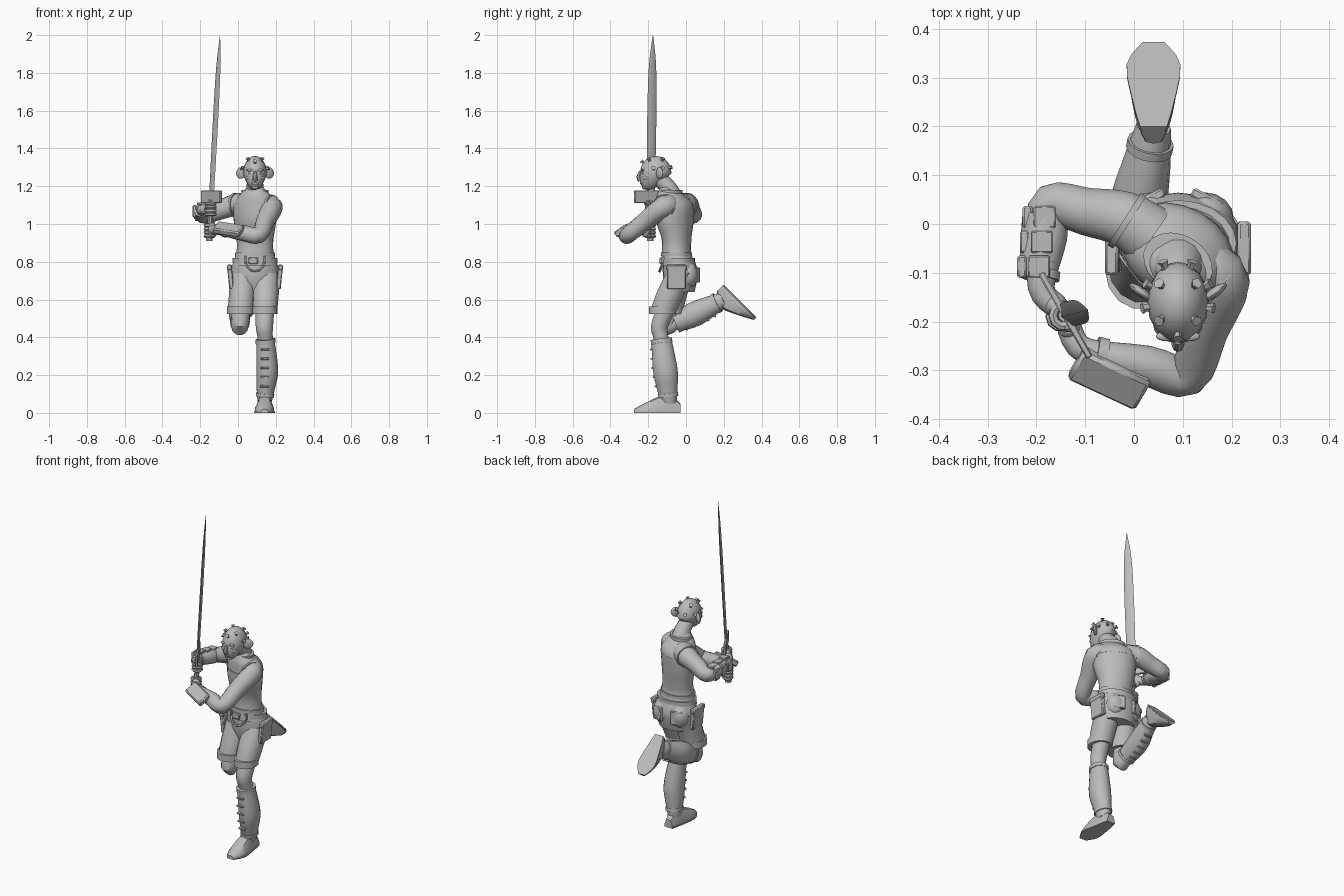
import bpy, bmesh, math
from mathutils import Vector, Matrix

if "Cube" in bpy.data.objects:
    bpy.data.objects.remove(bpy.data.objects["Cube"])

grey = bpy.data.materials.new("plain grey")
grey.use_nodes = True
grey.diffuse_color = (.5, .5, .5, 1)
grey.node_tree.nodes["Principled BSDF"].inputs["Base Color"].default_value = grey.diffuse_color
made = []
RIGHT, BACK, UP = Matrix.Identity(3)


def at(x, y, z):
    return Vector((x, y, z))


def finish(name, bm):
    bmesh.ops.recalc_face_normals(bm, faces=bm.faces)
    mesh = bpy.data.meshes.new(name)
    bm.to_mesh(mesh)
    bm.free()
    mesh.materials.append(grey)
    part = bpy.data.objects.new(name, mesh)
    bpy.context.collection.objects.link(part)
    made.append(part)
    return part


def smooth_path(values, steps):
    """Catmull-Rom through vectors or numbers."""
    padded = [values[0], *values, values[-1]]
    result = []
    for before, start, end, after in zip(padded, padded[1:], padded[2:], padded[3:]):
        leave, arrive = (end - before) / 2, (after - start) / 2
        for step in range(steps):
            t = step / steps
            ease = t * t * (3 - 2 * t)
            result.append(start * (1 - ease) + end * ease
                          + leave * t * (1 - t) ** 2 - arrive * t * t * (1 - t))
    return result + [values[-1]]


def chest_twist(height):
    return math.radians(-30) * min(1, max(0, (height - .8) / .2))


def tube(name, points, radii, depth=1, ref=RIGHT, level=False, twist=False, sides=14, steps=4):
    """Loft of ellipses along a path; level keeps every ring horizontal."""
    path, sizes = smooth_path(points, steps), smooth_path(radii, steps)
    bm = bmesh.new()
    rings = []
    for i, (centre, size) in enumerate(zip(path, sizes)):
        ahead = path[min(i + 1, len(path) - 1)] - path[max(i - 1, 0)]
        axis = UP if level else ahead.normalized()
        side = (ref - axis * axis.dot(ref)).normalized()
        if twist:
            side = Matrix.Rotation(chest_twist(centre.z), 3, axis) @ side
        across = axis.cross(side) * depth
        angles = [math.tau * k / sides for k in range(sides)]
        rings.append([bm.verts.new(centre + (side * math.cos(a) + across * math.sin(a)) * size)
                      for a in angles])
    for low, high in zip(rings, rings[1:]):
        for k in range(sides):
            bm.faces.new((low[k - 1], low[k], high[k], high[k - 1]))
    bm.faces.new(rings[0])
    bm.faces.new(rings[-1])
    return finish(name, bm)


def band(name, start, end, radius, **options):
    return tube(name, [start, end], [radius, radius], steps=1, **options)


def placed(centre, size, xdir, zdir):
    x = xdir.normalized()
    z = (zdir - x * zdir.dot(x)).normalized()
    turn = Matrix((x, z.cross(x), z)).transposed().to_4x4()
    return Matrix.Translation(centre) @ turn @ Matrix.Diagonal((*size, 1))


def block(name, centre, size, xdir=RIGHT, zdir=UP):
    bm = bmesh.new()
    bmesh.ops.create_cube(bm, size=1, matrix=placed(centre, size, xdir, zdir))
    bmesh.ops.bevel(bm, geom=bm.edges[:], offset=min(size) / 5, segments=1, affect='EDGES')
    return finish(name, bm)


def ball(name, centre, size, xdir=RIGHT, zdir=UP, jaw=0):
    """Ellipsoid; jaw narrows its lower half and pushes it forward."""
    bm = bmesh.new()
    bmesh.ops.create_uvsphere(bm, u_segments=16, v_segments=12, radius=1)
    for vert in bm.verts:
        drop = max(0, -vert.co.z) * jaw
        vert.co.x *= 1 - drop / 2
        vert.co.y = vert.co.y * (1 - drop / 2) - drop
    bmesh.ops.transform(bm, matrix=placed(centre, size, xdir, zdir), verts=bm.verts)
    return finish(name, bm)


# Torso, twisted towards the shoulders
MID = .09
trunk = dict(depth=.77, level=True, twist=True, sides=20)
heights = [.78, .85, .92, 1.02, 1.1, 1.15, 1.2]
leans = [-.04, -.05, -.05, -.06, -.06, -.08, -.1]
spine = [at(MID, y, z) for y, z in zip(leans, heights)]
tube("torso", spine, [.12, .1, .1, .12, .12, .09, .04], **trunk)
band("shirt_hem", spine[1] - UP * .02, spine[1], .107, **trunk)
band("shirt_yoke_seam", spine[4] - UP * .03, spine[4] - UP * .02, .125, **trunk)
band("collar", spine[5] + UP * .01, spine[5] + UP * .03, .075, **trunk)
skull = at(MID, -.16, 1.27)
tube("neck", [spine[5], spine[6], skull - UP * .02], [.06, .045, .043])

# Head and face
skull_size = at(.063, .083, .09)
ball("head", skull, skull_size, jaw=.5)
tube("nose", [skull + at(0, -.08, .01), skull + at(0, -.09, -.02), skull + at(0, -.08, -.04)],
     [.007, .012, .014], sides=8)
ball("mouth", skull + at(0, -.073, -.055), (.02, .01, .007))
ball("chin", skull + at(0, -.06, -.075), (.02, .014, .012))
for side, sign in (("left", 1), ("right", -1)):
    ball(side + "_brow", skull + at(sign * .025, -.07, .015), (.02, .01, .007))
    ball(side + "_eye", skull + at(sign * .025, -.067, 0), (.012, .01, .007))
    ball(side + "_cheek", skull + at(sign * .03, -.05, -.025), (.02, .02, .014))
    ball(side + "_ear", skull + at(sign * .075, .02, 0), (.03, .01, .03), at(sign, .7, .5))


# Five-sided studs in rings around the scalp
def stud(azimuth, elevation):
    turn = Matrix.Rotation(math.radians(azimuth), 3, 'Z') @ Matrix.Rotation(-math.radians(elevation), 3, 'Y')
    out = turn @ RIGHT
    reach = 1 / math.hypot(*(a / b for a, b in zip(out, skull_size)))
    tube("head_stud", [skull + out * (reach + grow) for grow in (-.01, .005, .014)],
         [.008, .008, .012], ref=turn @ BACK, sides=5, steps=1)


for azimuth in range(45, 360, 90):
    stud(azimuth, 55)
for azimuth in range(-10, 200, 40):
    stud(azimuth, 20)
stud(-90, 40)

# Shorts, belt and pockets
hips = dict(depth=.74, level=True, sides=20)
waist = at(MID, -.04, .82)
seat = at(MID, -.03, .73)
tube("shorts_seat", [seat - UP * .09, seat - UP * .03, seat + UP * .02, waist], [.1, .12, .126, .11], **hips)
band("belt", waist - UP * .025, waist, .12, **hips)
block("belt_buckle", waist + at(-.01, -.09, -.015), (.05, .02, .035))
for offset in (-.05, .05):
    block("belt_loop", waist + at(offset, -.08, -.01), (.012, .02, .04))
arc = [math.pi * k / 6 for k in range(7)]
tube("hanging_strap", [waist + at(-.05 * math.cos(a), -.08 - .02 * math.sin(a), -.02 - .05 * math.sin(a))
                       for a in arc], [.007] * len(arc), ref=BACK, sides=6, steps=1)
for side, sign in (("left", 1), ("right", -1)):
    pocket = seat + at(sign * .13, -.02, -.01)
    block(side + "_pocket", pocket, (.025, .1, .13), at(sign, 0, -.1))
    block(side + "_pocket_flap", pocket + at(sign * .005, 0, .05), (.028, .11, .03), at(sign, 0, -.1))
    block(side + "_back_pocket", seat + at(sign * .06, .08, 0), (.07, .02, .08), at(1, -sign / 2, 0))
    ball(side + "_buttock", seat + at(sign * .055, .04, 0), (.06, .055, .07))


# Legs: shorts leg, bare knee, laced gaiter and shoe
def leg(side, hip, knee, calf, ankle, heel, toe, up, width):
    hem = hip.lerp(knee, .77)
    tube(side + "_shorts_leg", [hip, hip.lerp(knee, .4) - BACK * .01, hem - BACK * .01],
         [.07, .07, width], depth=1.1, level=True)
    band(side + "_shorts_hem", hem - BACK * .01, hem - at(0, .01, -.04), width + .004,
         depth=1.1, level=True)
    cuff = knee.lerp(calf, .3)
    tube(side + "_knee", [hip.lerp(knee, .6), knee, cuff, calf], [.05, .046, .04, .04])
    tube(side + "_gaiter", [cuff, calf, calf.lerp(ankle, .5), ankle], [.047, .058, .05, .036], depth=1.15)
    band(side + "_gaiter_cuff", cuff, knee.lerp(calf, .4), .053, depth=1.1)
    band(side + "_ankle_cuff", calf.lerp(ankle, .7), calf.lerp(ankle, .8), .048, depth=1.15)
    shin = (ankle - calf).normalized()
    front = (toe - shin * shin.dot(toe)).normalized()
    for k in range(1, 6):
        block(side + "_lace", cuff.lerp(ankle, k / 7) + front * (.05 + .01 * math.sin(k / 2)),
              (.045, .01, .02), RIGHT, front)
    toe, up = toe.normalized(), up.normalized()
    widths = [.025, .038, .05, .02]
    lengths = [0, .07, .18, .245]
    for part, heights in (("_shoe", [.05, .1, .055, .02]), ("_sole", [.016] * 4)):
        bm = bmesh.new()
        rows = zip(*(smooth_path(v, 3) for v in (lengths, widths, heights)))
        rings = []
        for along, half, tall in rows:
            corners = [(-1, 0), (1, 0), (1, .4), (.6, .9), (0, 1), (-.6, .9), (-1, .4)]
            grow = 1.1 if part == "_sole" else 1
            rings.append([bm.verts.new(heel + toe * along + toe.cross(up) * half * grow * a + up * tall * b)
                          for a, b in corners])
        for low, high in zip(rings, rings[1:]):
            for k in range(len(low)):
                bm.faces.new((low[k - 1], low[k], high[k], high[k - 1]))
        bm.faces.new(rings[0])
        bm.faces.new(rings[-1])
        finish(side + part, bm)


leg("left", at(.15, -.03, .74), at(.14, -.14, .46), at(.155, -.11, .23), at(.14, -.09, .05),
    at(.14, -.03, 0), -BACK, UP, .063)
leg("right", at(.03, -.03, .74), at(.01, -.1, .46), at(.01, .04, .52), at(.04, .2, .6),
    at(.04, .2, .68), BACK - UP, -BACK - UP, .07)

# Sword: diamond blade, cross guard and grip along one line
pommel, tip = at(-.153, -.19, .91), at(-.095, -.175, 2)
edge = at(.5, -.87, 0)
tube("sword_blade", [pommel.lerp(tip, t) for t in (.2, .6, .85, 1)], [.025, .028, .022, .001],
     depth=.3, ref=edge, level=True, sides=4)
block("sword_guard", pommel.lerp(tip, .215), (.2, .014, .065), edge)
band("sword_grip", pommel, pommel.lerp(tip, .2), .014, ref=edge, sides=8)
band("sword_pommel", pommel, pommel + UP * .02, .018, ref=edge, sides=8)


# Arms, with hands wrapped around the grip
def arm(side, shoulder, elbow, wrist, grip):
    hand = pommel.lerp(tip, grip)
    root = shoulder.lerp(spine[4], .5)
    palm = hand.lerp(wrist, .35)
    tube(side + "_arm", [root, shoulder, shoulder.lerp(elbow, .5), elbow, elbow.lerp(wrist, .4), wrist, palm],
         [.065, .058, .05, .043, .042, .028, .026], ref=UP)
    band(side + "_armhole_band", shoulder, shoulder.lerp(root, .2), .065, ref=UP)
    band(side + "_bracer_cuff", elbow.lerp(wrist, .8), elbow.lerp(wrist, .9), .036, ref=UP)
    ball(side + "_palm", palm, (.025, .025, .038))
    turns = [math.tau * k / 10 for k in range(11)]
    for finger in (-1.5, -.5, .5, 1.5):
        loop = [hand + at(math.cos(a), math.sin(a), finger * .86) * .022 for a in turns]
        tube(side + "_finger", loop, [.01] * len(loop), ref=UP, sides=7, steps=1)
    tube(side + "_thumb", [palm, hand + at(.01, -.024, .03), hand + at(.024, -.01, .04)],
         [.013, .011, .008], ref=edge, sides=8)


elbow, wrist = at(-.17, .04, 1.045), at(-.19, -.13, 1.075)
arm("right", at(-.02, .01, 1.1), elbow, wrist, .155)
arm("left", at(.18, -.12, 1.09), at(.11, -.31, .94), at(-.1, -.26, .97), .05)

# Forearm guards
tube("right_bracer", [elbow.lerp(wrist, t) - RIGHT * .01 for t in (.15, .6, .9)], [.047, .043, .034], ref=UP)
for t in (.15, .45, .75):
    plate = elbow.lerp(wrist, t)
    block("right_bracer_plate", plate - RIGHT * .045, (.02, .045, .065))
    block("right_bracer_top_plate", plate + at(-.01, 0, .04), (.045, .045, .015))
block("left_bracer_box", at(-.05, -.315, .972), (.155, .078, .036), at(.15, -.07, -.025), at(-.2, -.5, .85))

# Smooth shading with sharp creases kept
bpy.ops.object.select_all(action='DESELECT')
for part in made:
    part.select_set(True)
bpy.context.view_layer.objects.active = made[0]
bpy.ops.object.shade_smooth_by_angle(angle=math.radians(40))
